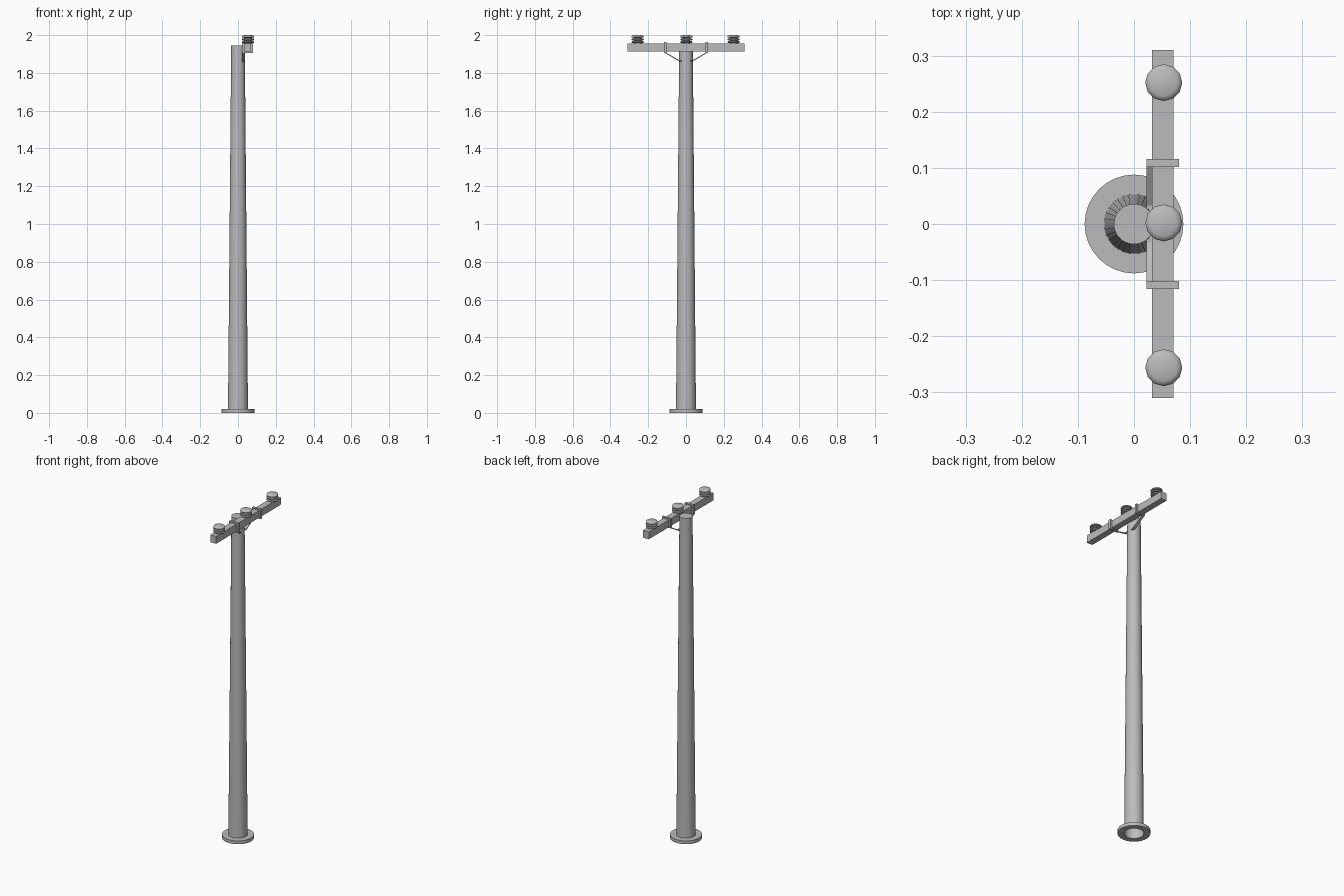
import bpy, bmesh, math
from mathutils import Vector

cube = bpy.data.objects.get("Cube")
if cube:
    bpy.data.objects.remove(cube, do_unlink=True)

grey = bpy.data.materials.new("plain_grey")
grey.use_nodes = True
color = (0.5, 0.5, 0.5, 1)
grey.diffuse_color = color
grey.node_tree.nodes["Principled BSDF"].inputs["Base Color"].default_value = color


def finish(name, bm, smooth=False):
    bmesh.ops.recalc_face_normals(bm, faces=bm.faces)
    mesh = bpy.data.meshes.new(name)
    bm.to_mesh(mesh)
    bm.free()
    mesh.materials.append(grey)
    obj = bpy.data.objects.new(name, mesh)
    bpy.context.collection.objects.link(obj)
    if smooth:
        bpy.ops.object.select_all(action="DESELECT")
        obj.select_set(True)
        bpy.context.view_layer.objects.active = obj
        bpy.ops.object.shade_smooth_by_angle(angle=math.radians(35))
    return obj


def lathe(name, profile, sides, center=(0, 0), closed=False):
    """Spin a (radius, z) profile around a vertical axis."""
    bm = bmesh.new()
    rings = []
    for r, z in profile:
        if r == 0:
            rings.append([bm.verts.new((center[0], center[1], z))] * sides)
            continue
        angles = [2 * math.pi * i / sides for i in range(sides)]
        rings.append([bm.verts.new((center[0] + r * math.cos(a),
                                    center[1] + r * math.sin(a), z)) for a in angles])
    pairs = list(zip(rings, rings[1:]))
    if closed:
        pairs.append((rings[-1], rings[0]))
    for low, high in pairs:
        for i in range(sides):
            j = (i + 1) % sides
            bm.faces.new(list(dict.fromkeys((low[i], low[j], high[j], high[i]))))
    return finish(name, bm, True)


def box(name, low, high):
    bm = bmesh.new()
    bmesh.ops.create_cube(bm, size=1)
    low, high = Vector(low), Vector(high)
    for v in bm.verts:
        v.co = (low + high) / 2 + v.co * (high - low)
    return finish(name, bm)


def strip(name, path, x0, x1, thickness):
    """Flat bar following a (y, z) path, extruded along x."""
    bm = bmesh.new()
    rings = []
    for y, z in path:
        rings.append([bm.verts.new((x, y, z + dz)) for x, dz in
                      ((x0, 0), (x1, 0), (x1, thickness), (x0, thickness))])
    for a, b in zip(rings, rings[1:]):
        for i in range(4):
            j = (i + 1) % 4
            bm.faces.new((a[i], a[j], b[j], b[i]))
    bm.faces.new(rings[0])
    bm.faces.new(rings[-1])
    return finish(name, bm)


# Tapered hollow pole with a capped top, standing on a ring flange
lathe("pole", [(0.053, 0), (0.036, 1.945), (0, 1.945)], 32)
lathe("base_flange", [(0.053, 0), (0.088, 0), (0.088, 0.02), (0.053, 0.02)], 32, closed=True)

# Crossarm on the left side of the pole
box("crossarm", (0.032, -0.31, 1.912), (0.07, 0.31, 1.956))

# Clamps and bent braces, mirrored front to back
for side, label in ((-1, "front"), (1, "back")):
    y = side * 0.109
    box(label + "_clamp", (0.022, y - 0.007, 1.906), (0.08, y + 0.007, 1.963))
    path = [(side * a, z) for a, z in ((0.112, 1.906), (0.033, 1.859), (0.016, 1.859))]
    strip(label + "_brace", path, 0.022, 0.036, 0.006)

# Ribbed insulators: three rounded discs around a narrow core
insulator = [(0, 1.955), (0.02, 1.955)]
for z in (1.958, 1.972, 1.986):
    insulator += [(0.02, z), (0.03, z + 0.001), (0.033, z + 0.005),
                  (0.03, z + 0.01), (0.02, z + 0.012)]
insulator[-1] = (0.024, 1.999)
insulator.append((0, 2.0))
for label, y in (("front", -0.256), ("middle", 0.002), ("back", 0.252)):
    lathe(label + "_insulator", insulator, 12, (0.053, y))
